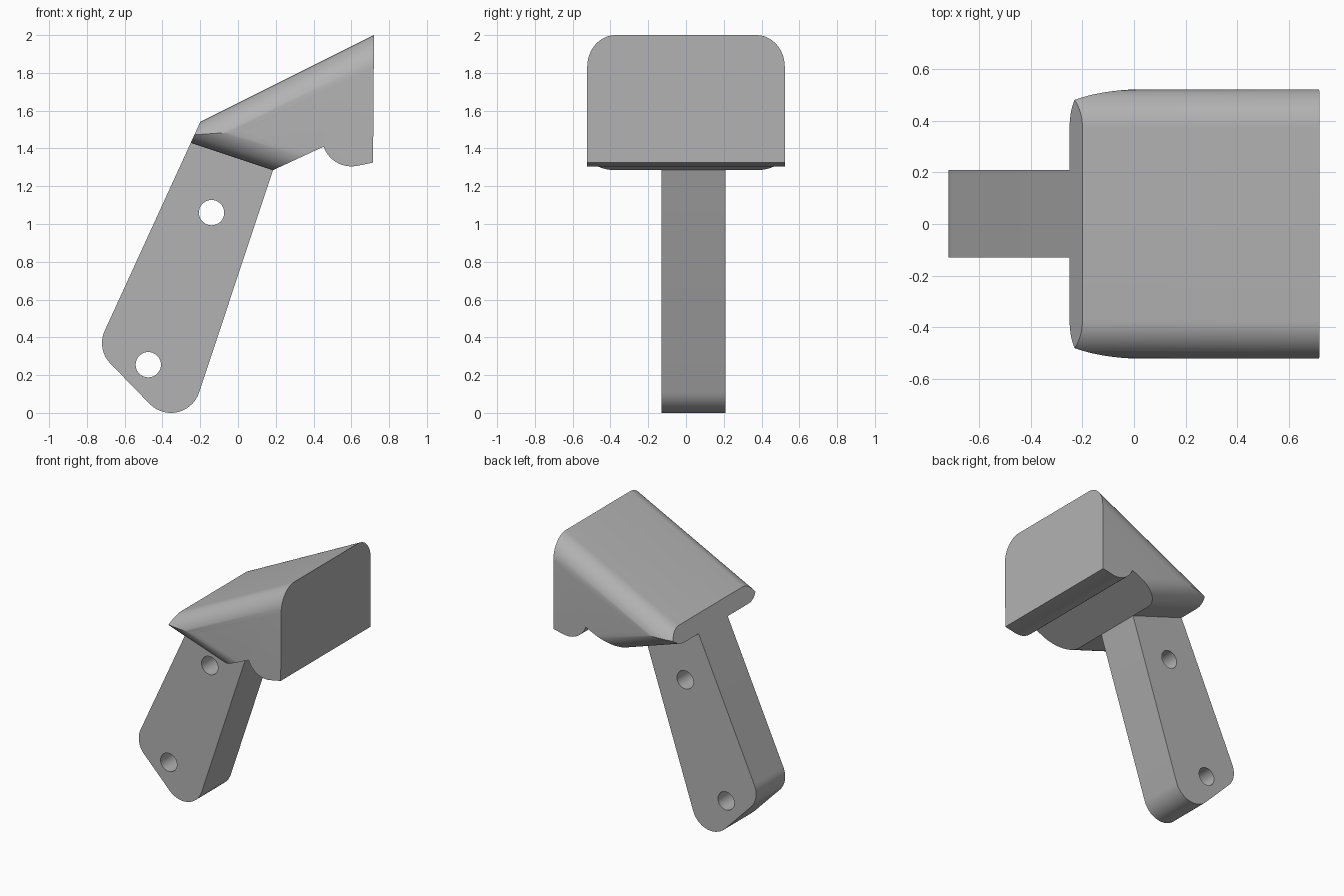
import bpy, bmesh, math
from mathutils import Matrix, Vector

if "Cube" in bpy.data.objects:
    bpy.data.objects.remove(bpy.data.objects["Cube"])

grey = bpy.data.materials.new("plain grey")
grey.use_nodes = True
colour = (0.45, 0.45, 0.45, 1)
grey.diffuse_color = colour
grey.node_tree.nodes["Principled BSDF"].inputs["Base Color"].default_value = colour


def finish(name, bm):
    bmesh.ops.recalc_face_normals(bm, faces=bm.faces)
    mesh = bpy.data.meshes.new(name)
    bm.to_mesh(mesh)
    bm.free()
    mesh.materials.append(grey)
    obj = bpy.data.objects.new(name, mesh)
    bpy.context.collection.objects.link(obj)
    return obj


def arc(cx, cz, r, start, end, steps=14):
    angles = [math.radians(start + (end - start) * i / steps) for i in range(steps + 1)]
    return [(cx + r * math.cos(a), cz + r * math.sin(a)) for a in angles]


def extrude(name, profile, y0, y1):
    bm = bmesh.new()
    face = bm.faces.new([bm.verts.new((x, y0, z)) for x, z in profile])
    new = bmesh.ops.extrude_face_region(bm, geom=[face])["geom"]
    verts = [v for v in new if isinstance(v, bmesh.types.BMVert)]
    bmesh.ops.translate(bm, verts=verts, vec=(0, y1 - y0, 0))
    return finish(name, bm)


def rounded_block(name, start, end, half_width, radius, side):
    """Long block whose outer face lies on the line start-end, long edges rounded."""
    slope = math.atan2(end[1] - start[1], end[0] - start[0])
    bm = bmesh.new()
    bmesh.ops.create_cube(bm, size=1)
    bmesh.ops.scale(bm, vec=(4, half_width * 2, 2), verts=bm.verts)
    bmesh.ops.translate(bm, vec=(0, 0, -side), verts=bm.verts)
    edges = [e for e in bm.edges
             if all(abs(v.co.z) < 0.01 for v in e.verts)
             and abs(e.verts[0].co.y - e.verts[1].co.y) < 0.01]
    bmesh.ops.bevel(bm, geom=edges, offset=radius, segments=14, profile=0.5,
                    affect='EDGES')
    place = Matrix.Translation((start[0], 0, start[1])) @ Matrix.Rotation(-slope, 4, 'Y')
    bmesh.ops.transform(bm, matrix=place, verts=bm.verts)
    return finish(name, bm)


def cut(obj, cutter, operation):
    mod = obj.modifiers.new(cutter.name, 'BOOLEAN')
    mod.operation = operation
    mod.solver = 'EXACT'
    mod.object = cutter
    bpy.context.view_layer.objects.active = obj
    bpy.ops.object.modifier_apply(modifier=mod.name)
    bpy.data.objects.remove(cutter)


# Wedge head, its side outline first, then rounded along the top and the underside
top_back, top_front = (-0.2, 1.54), (0.72, 2.0)
low_back, low_front = (-0.25, 1.43), (0.185, 1.285)
lip = arc(0.6, 1.46, 0.155, 280, 199)
head = extrude("head", [top_back, top_front, (0.715, 1.325)] + lip + [low_front, low_back],
               -0.6, 0.6)
cut(head, rounded_block("top_rounding", top_back, top_front, 0.523, 0.15, 1), 'INTERSECT')
cut(head, rounded_block("under_rounding", low_back, low_front, 0.5235, 0.15, -1), 'INTERSECT')

# Flat arm with rounded foot corners
foot = arc(-0.565, 0.37, 0.155, 155, 225) + arc(-0.355, 0.157, 0.157, 225, 342)
arm = extrude("arm", foot + [low_front, low_back], -0.13, 0.21)

# Two through holes
for x, z in ((-0.14, 1.06), (-0.475, 0.255)):
    cut(arm, extrude("hole", arc(x, z, 0.067, 0, 350, 35), -0.4, 0.4), 'DIFFERENCE')

for obj in (head, arm):
    bpy.ops.object.select_all(action='DESELECT')
    obj.select_set(True)
    bpy.context.view_layer.objects.active = obj
    bpy.ops.object.shade_smooth_by_angle(angle=math.radians(25))
